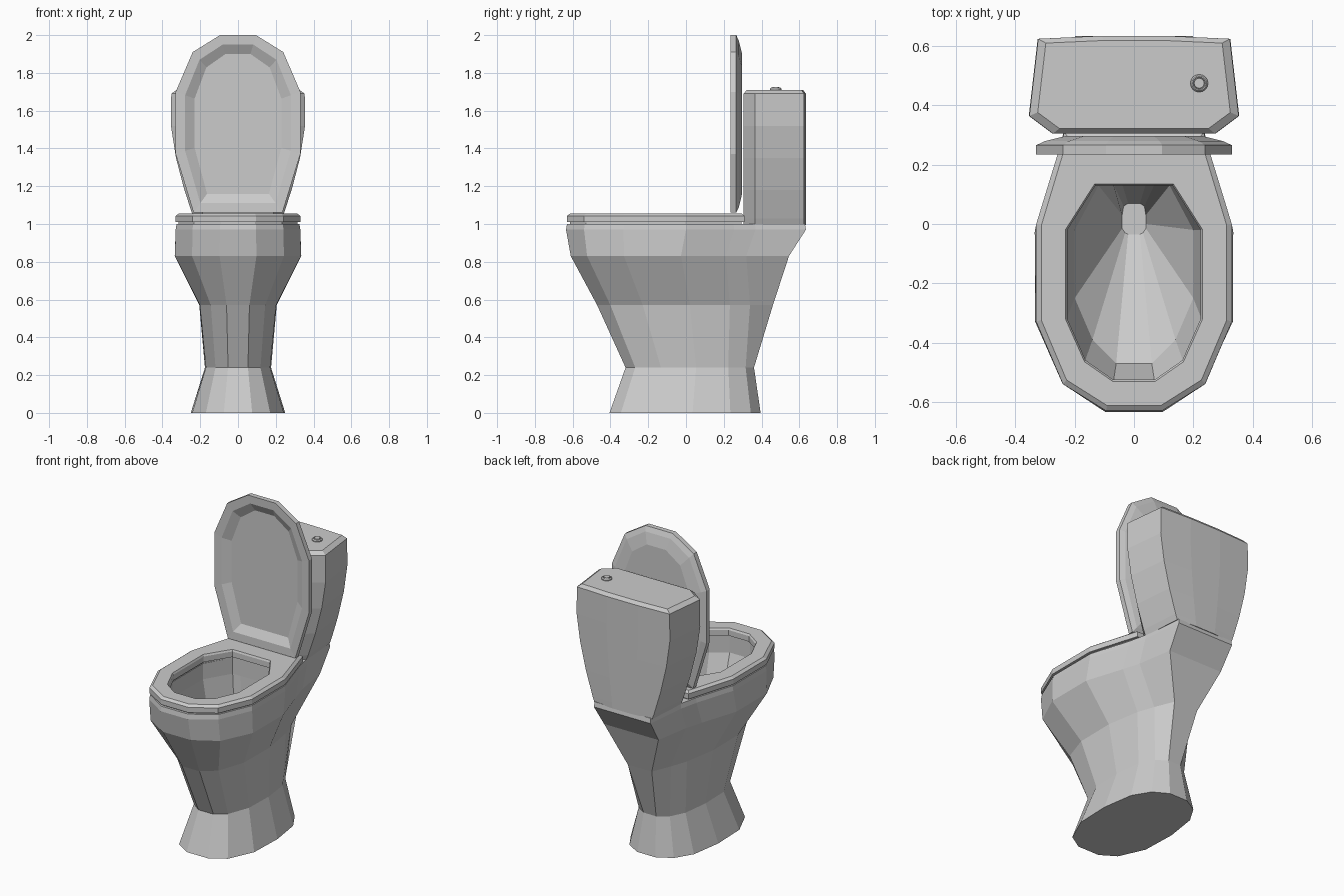
import bpy, bmesh, math

if "Cube" in bpy.data.objects:
    bpy.data.objects.remove(bpy.data.objects["Cube"])

mat = bpy.data.materials.new("ceramic_grey")
mat.diffuse_color = (0.6, 0.6, 0.6, 1)
mat.use_nodes = True
mat.node_tree.nodes["Principled BSDF"].inputs["Base Color"].default_value = mat.diffuse_color


def ring(half, place):
    """Mirror half an outline in x and place each point in 3D."""
    pts = list(half) + [(-x, y) for x, y in reversed(half)]
    return [place(x, y) for x, y in pts]


def loft(name, rings, closed=False):
    """Skin a series of equal-length rings, capped or joined end to end."""
    bm = bmesh.new()
    vr = [[bm.verts.new(p) for p in r] for r in rings]
    n = len(vr[0])
    pairs = list(zip(vr, vr[1:])) + ([(vr[-1], vr[0])] if closed else [])
    for a, b in pairs:
        for i in range(n):
            j = (i + 1) % n
            bm.faces.new((a[i], a[j], b[j], b[i]))
    if not closed:
        bm.faces.new(vr[0])
        bm.faces.new(vr[-1])
    bmesh.ops.recalc_face_normals(bm, faces=bm.faces)
    me = bpy.data.meshes.new(name)
    bm.to_mesh(me)
    bm.free()
    me.materials.append(mat)
    ob = bpy.data.objects.new(name, me)
    bpy.context.collection.objects.link(ob)
    return ob


def inset(half, d, cy=-0.16, hx=0.33, hy=0.47):
    return [(x * (1 - d / hx), cy + (y - cy) * (1 - d / hy)) for x, y in half]


def flat(half, z):
    return ring(half, lambda x, y: (x, y, z))


# Pedestal and bowl: oval foot blending into the rim outline
foot = [(.30, -1), (.68, -.85), (.97, -.45), (1, .1), (.88, .6), (.62, .87), (.25, 1)]
rim = [(.29, -1), (.73, -.85), (1, -.52), (1, 0), (.76, .40), (.68, .58), (.60, 1)]
levels = [  # z, half width, front y, back y, blend
    (0, .25, -.405, .395, 0), (.24, .175, -.32, .36, 0), (.57, .205, -.47, .46, .45),
    (.83, .335, -.61, .545, .9), (.97, .33, -.635, .635, 1), (1.0, .325, -.63, .63, 1)]
rings = []
for z, w, f, b, t in levels:
    half = [(p[0] + (q[0] - p[0]) * t, p[1] + (q[1] - p[1]) * t) for p, q in zip(foot, rim)]
    rings.append(ring(half, lambda x, y: (x * w, (f + b) / 2 + y * (b - f) / 2, z)))
hole = [(.07, -.535), (.168, -.47), (.23, -.325), (.23, -.02), (.135, .14), (.08, .14), (.04, .14)]
drain = [(.02, -.035), (.03, -.03), (.04, -.015), (.04, 0), (.04, .03), (.035, .06), (.02, .07)]
middle = [(.06, -.47), (.14, -.39), (.2, -.25), (.2, -.02), (.12, .13), (.07, .135), (.04, .135)]
rings += [flat(hole, 1.0), flat(hole, .9), flat(middle, .72), flat(drain, .45)]
loft("bowl_and_pedestal", rings)

# Seat
outer = [(.095, -.63), (.24, -.54), (.33, -.33), (.33, 0), (.235, .31), (.1, .31)]
inner = [(.07, -.525), (.163, -.46), (.225, -.32), (.225, -.02), (.13, .13), (.05, .13)]
loft("seat", [flat(outer, 1.01), flat(outer, 1.043), flat(inset(outer, .017), 1.056),
              flat(inset(inner, -.008), 1.056), flat(inner, 1.045), flat(inner, 1.01)], True)
# Thin dark gap filler between seat and rim
loft("seat_bumper", [flat(inset(outer, .015), .998), flat(inset(outer, .015), 1.012),
                     flat(inset(inner, -.012), 1.012), flat(inset(inner, -.012), .998)], True)

# Raised lid with a recessed front and a shallow domed back
shape = [(.235, .31) if p == (.1, .31) else p for p in outer[:5]]
loft("lid", [ring(inset(shape, d), lambda x, y: (x, dep, 1.37 - y))
             for d, dep in [(.1, .265), (.05, .237), (0, .235), (0, .266), (.03, .28), (.1, .297)]])

# Cistern, tapering towards the bowl
plan = [(.275, .305), (.355, .365), (.325, .625), (.11, .635)]
tank = [ring(plan, lambda x, y: (x * s, y, z))
        for z, s in [(.995, .62), (1.03, .66), (1.18, .80), (1.35, .925), (1.52, 1), (1.69, .995)]]
tank.append(flat(inset(plan, .03, .48, .355, .3), 1.71))
loft("cistern", tank)


# Flush button
def disc(r, z):
    return [(.22 + r * math.cos(a * math.pi / 8), .475 + r * math.sin(a * math.pi / 8), z)
            for a in range(16)]


loft("flush_button", [disc(.03, 1.70), disc(.03, 1.716), disc(.025, 1.722), disc(.021, 1.722),
                      disc(.02, 1.716), disc(.018, 1.716), disc(.017, 1.724)])
